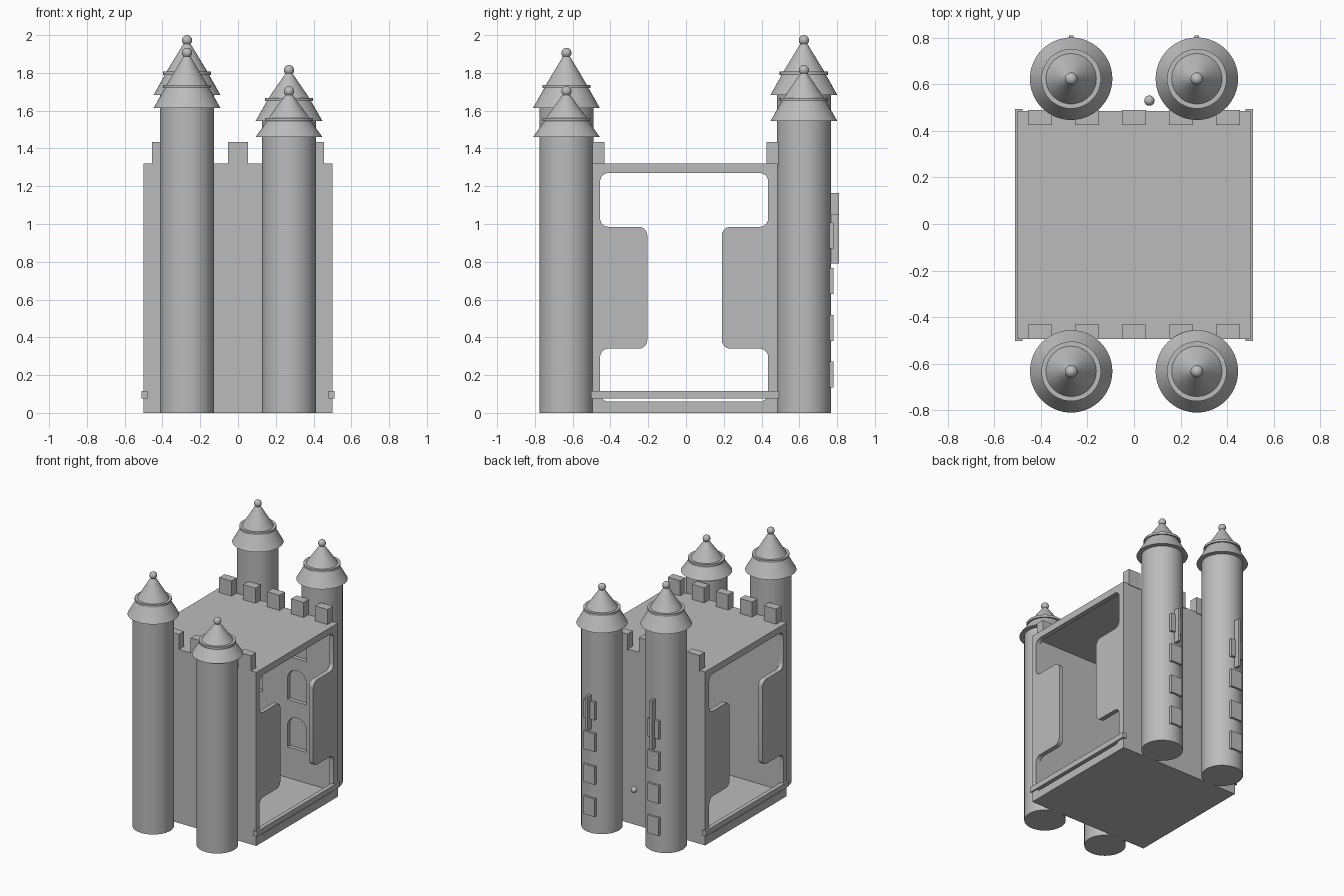
import bpy, bmesh, math
from mathutils import Vector
from mathutils.geometry import interpolate_bezier

if "Cube" in bpy.data.objects:
    bpy.data.objects.remove(bpy.data.objects["Cube"], do_unlink=True)

stone = bpy.data.materials.new("stone_grey")
stone.use_nodes = True
GREY = (0.5, 0.5, 0.5, 1)
stone.diffuse_color = GREY
stone.node_tree.nodes["Principled BSDF"].inputs["Base Color"].default_value = GREY


def activate(obj):
    bpy.ops.object.select_all(action='DESELECT')
    obj.select_set(True)
    bpy.context.view_layer.objects.active = obj


def add_object(name, bm, smooth=False):
    bmesh.ops.recalc_face_normals(bm, faces=bm.faces)
    mesh = bpy.data.meshes.new(name)
    bm.to_mesh(mesh)
    bm.free()
    obj = bpy.data.objects.new(name, mesh)
    mesh.materials.append(stone)
    bpy.context.collection.objects.link(obj)
    if smooth:
        activate(obj)
        bpy.ops.object.shade_smooth_by_angle(angle=math.radians(30))
    return obj


def box(name, x, y, z):
    """Box from three (low, high) ranges."""
    bm = bmesh.new()
    bmesh.ops.create_cube(bm, size=1)
    for v in bm.verts:
        v.co = [r[0] if c < 0 else r[1] for c, r in zip(v.co, (x, y, z))]
    return add_object(name, bm)


def ball(name, centre, radius):
    bm = bmesh.new()
    bmesh.ops.create_uvsphere(bm, u_segments=24, v_segments=12, radius=radius)
    bmesh.ops.translate(bm, verts=bm.verts, vec=centre)
    add_object(name, bm, True)


def lathe(name, profile, x, y):
    bm = bmesh.new()
    verts = [bm.verts.new((r, 0, z)) for r, z in profile]
    edges = [bm.edges.new(pair) for pair in zip(verts, verts[1:])]
    bmesh.ops.spin(bm, geom=verts + edges, cent=(0, 0, 0), axis=(0, 0, 1),
                   angle=math.tau, steps=64, use_duplicate=False)
    bmesh.ops.remove_doubles(bm, verts=bm.verts, dist=0.0001)
    bmesh.ops.translate(bm, verts=bm.verts, vec=(x, y, 0))
    add_object(name, bm, True)


def rounded(points, radius):
    """Outline with every corner replaced by an arc."""
    pts = [Vector(p) for p in points]
    out = []
    for i, p in enumerate(pts):
        a = p + (pts[i - 1] - p).normalized() * radius
        b = p + (pts[(i + 1) % len(pts)] - p).normalized() * radius
        out += interpolate_bezier(a, a.lerp(p, 0.55), b.lerp(p, 0.55), b, 7)
    return out


def rectangle(a, b, c, d):
    return [(a, c), (b, c), (b, d), (a, d)]


def sheet(name, outlines, thickness, location, rotation):
    """Flat plate with holes, from nested outlines."""
    curve = bpy.data.curves.new(name, 'CURVE')
    curve.dimensions = '2D'
    curve.fill_mode = 'BOTH'
    curve.extrude = thickness / 2
    for outline in outlines:
        spline = curve.splines.new('POLY')
        spline.points.add(len(outline) - 1)
        for point, co in zip(spline.points, outline):
            point.co = (co[0], co[1], 0, 1)
        spline.use_cyclic_u = True
    curve.materials.append(stone)
    obj = bpy.data.objects.new(name, curve)
    obj.location, obj.rotation_euler = location, rotation
    bpy.context.collection.objects.link(obj)
    activate(obj)
    bpy.ops.object.convert(target='MESH')
    bpy.ops.object.shade_smooth_by_angle(angle=math.radians(30))


def arch(x, z):
    """Window outline: square foot and round head."""
    r = 0.08
    head = [(x + r * math.cos(t * math.pi / 12), z + 0.16 + r * math.sin(t * math.pi / 12))
            for t in range(13)]
    return [(x - r, z), (x + r, z)] + head


FRONT, BACK, SIDE, ROOF = -0.495, 0.485, 0.5, 1.32
QUARTER = math.pi / 2

# Floor, roof and plain front wall
box("floor", (-SIDE, SIDE), (FRONT, BACK), (0, 0.055))
box("roof", (-SIDE, SIDE), (FRONT, BACK), (1.28, ROOF))
box("front_wall", (-SIDE, SIDE), (FRONT, FRONT + 0.04), (0.05, 1.285))

# Back wall with arched recesses on its inner face
windows = [arch(x, z) for x in (-0.185, 0.185) for z in (0.29, 0.65, 0.98)]
box("back_wall_outer", (-SIDE, SIDE), (BACK - 0.01, BACK), (0.05, 1.285))
sheet("back_wall_inner", [rectangle(-SIDE, SIDE, 0.05, 1.285)] + windows, 0.03,
      (0, BACK - 0.025, 0), (QUARTER, 0, 0))

# Side frames with a stepped, rounded opening
lower, upper = 0.34, 0.985
opening = rounded([(-0.455, 0.06), (0.435, 0.06), (0.435, lower), (0.19, lower),
                   (0.19, upper), (0.435, upper), (0.435, 1.27), (-0.455, 1.27),
                   (-0.455, upper), (-0.205, upper), (-0.205, lower), (-0.455, lower)], 0.045)
for name, s in (("left", 1), ("right", -1)):
    sheet(name + "_side_frame", [rectangle(FRONT, BACK, 0, ROOF), opening], 0.035,
          (s * (SIDE - 0.0175), 0, 0), (QUARTER, 0, QUARTER))
    box(name + "_rail", sorted((s * 0.48, s * 0.512)), (-0.503, 0.493), (0.075, 0.115))

# Battlements along front and back
for i in range(5):
    x = (i - 2) * 0.202
    for name, y in (("front", (FRONT, -0.432)), ("back", (0.425, 0.49))):
        box(f"{name}_battlement_{i + 1}", (x - 0.052, x + 0.052), y, (1.31, 1.435))

# Towers: shaft, flared skirt, collar and cone, with a ball on top
TOWERS = [("front_left", 0.27, -0.633, 1.46, 1.545, 1.73),
          ("front_right", -0.27, -0.633, 1.614, 1.72, 1.933),
          ("back_left", 0.27, 0.624, 1.545, 1.65, 1.842),
          ("back_right", -0.27, 0.624, 1.683, 1.79, 2.0)]
for name, x, y, skirt, collar, top in TOWERS:
    rim = collar + 0.017
    lathe(name + "_tower", [(0, 0), (0.143, 0), (0.143, skirt), (0.177, skirt),
                            (0.117, collar), (0.128, collar), (0.128, rim), (0.108, rim),
                            (0.015, top - 0.04), (0, top - 0.04)], x, y)
    ball(name + "_finial", (x, y, top - 0.027), 0.027)

# Window plates and tall slim plates on the back towers
for name, x, tall in (("left", 0.27, 1.05), ("right", -0.27, 1.164)):
    for i, z in enumerate((0.135, 0.38, 0.63, 0.87)):
        box(f"{name}_tower_plate_{i + 1}", (x - 0.047, x + 0.047), (0.745, 0.781),
            (z, z + 0.137))
    box(name + "_tower_slim_plate", (x - 0.01, x + 0.01), (0.755, 0.81), (0.79, tall))

# Small knob behind the back wall
ball("knob", (0.066, 0.53, 0.29), 0.022)
